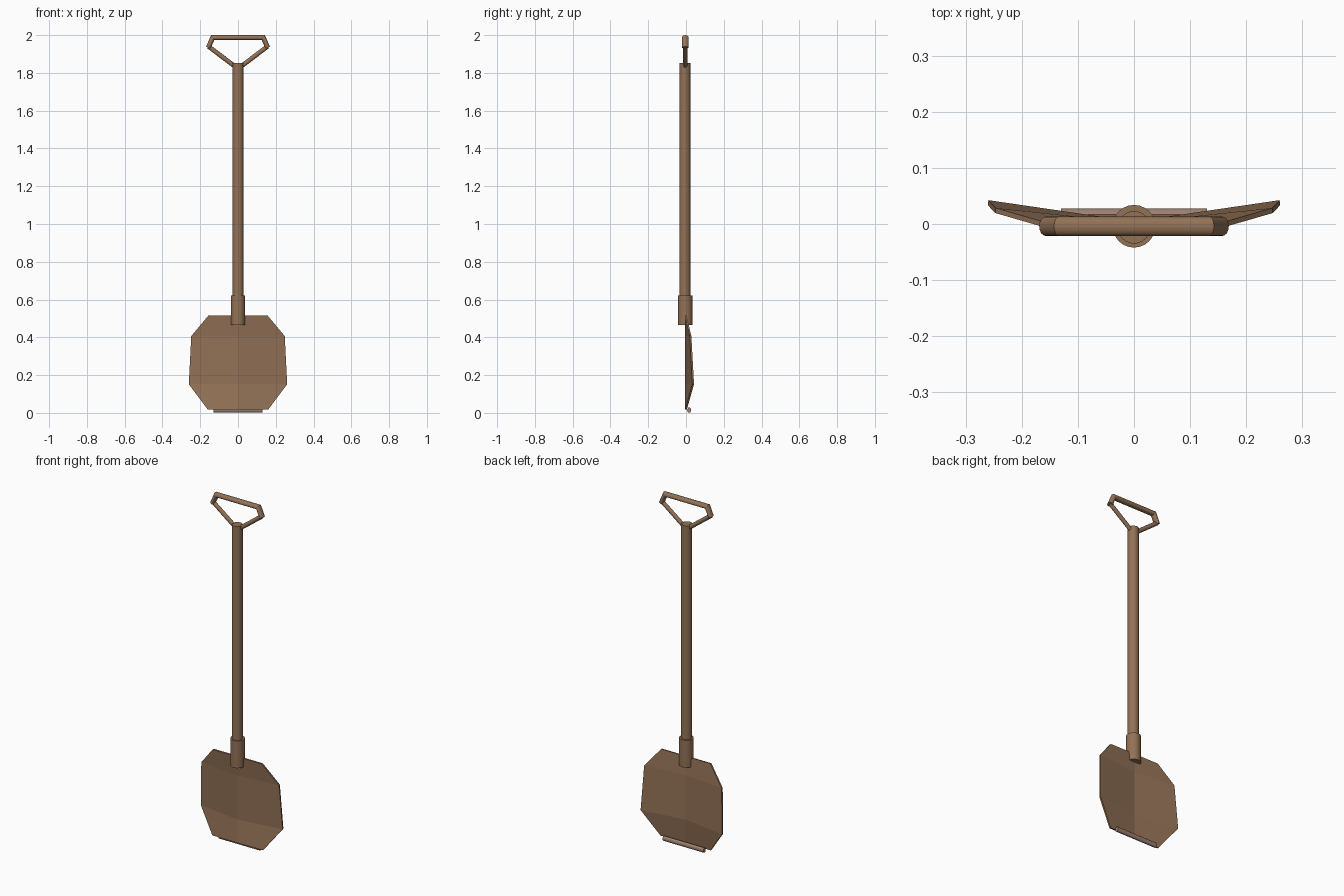
import bpy, bmesh, math
from mathutils import Vector

if "Cube" in bpy.data.objects:
    bpy.data.objects.remove(bpy.data.objects["Cube"])


def material(name, rgb):
    m = bpy.data.materials.new(name)
    m.diffuse_color = (*rgb, 1)
    m.use_nodes = True
    m.node_tree.nodes["Principled BSDF"].inputs["Base Color"].default_value = m.diffuse_color
    return m


wood = material("warm brown", (0.292, 0.168, 0.094))
edge_metal = material("dusty brown", (0.34, 0.215, 0.16))
AXIS_Y = -0.004


def finish(bm, name, mat, smooth=True):
    bmesh.ops.recalc_face_normals(bm, faces=bm.faces[:])
    me = bpy.data.meshes.new(name)
    bm.to_mesh(me)
    bm.free()
    ob = bpy.data.objects.new(name, me)
    bpy.context.collection.objects.link(ob)
    me.materials.append(mat)
    if smooth:
        bpy.ops.object.select_all(action='DESELECT')
        ob.select_set(True)
        bpy.context.view_layer.objects.active = ob
        bpy.ops.object.shade_smooth_by_angle(angle=math.radians(35))
    return ob


def rod(name, path, half, half_y, y, mat, sides=16):
    """Sweep an ellipse along a path in the xz plane, with mitred corners."""
    pts = [Vector(p) for p in path]
    bm = bmesh.new()
    rings = []
    for i, p in enumerate(pts):
        a = (p - pts[i - 1]).normalized() if i else None
        b = (pts[i + 1] - p).normalized() if i < len(pts) - 1 else None
        a, b = a or b, b or a
        t = (a + b).normalized()
        n = Vector((-t.y, t.x)) * half / t.dot(a)
        ring = []
        for k in range(sides):
            ang = 2 * math.pi * k / sides
            q = p + n * math.cos(ang)
            ring.append(bm.verts.new((q.x, y + half_y * math.sin(ang), q.y)))
        rings.append(ring)
    for r, s in zip(rings, rings[1:]):
        for k in range(sides):
            j = (k + 1) % sides
            bm.faces.new((r[k], r[j], s[j], s[k]))
    bm.faces.new(rings[0])
    bm.faces.new(rings[-1])
    return finish(bm, name, mat)


# Shaft and the socket that joins it to the blade
rod("shaft", [(0, 0.55), (0, 1.852)], 0.029, 0.029, -0.006, wood, 24)
rod("socket", [(0, 0.465), (0, 0.622)], 0.038, 0.038, AXIS_Y, wood, 24)

# Grip: bar with bent ends, and two thinner arms running into the shaft
rod("grip_bar", [(-0.157, 1.934), (-0.134, 1.987), (0.134, 1.987), (0.157, 1.934)],
    0.013, 0.0175, AXIS_Y, wood)
for side, s in (("left", -1), ("right", 1)):
    rod("grip_arm_" + side, [(0, 1.822), (s * 0.156, 1.940)],
        0.012, 0.011, AXIS_Y, wood, 12)

# Blade: flat middle with side corners swept backwards
half_outline = [(0.157, -0.002, 0.515), (0.247, 0.024, 0.407),
                (0.260, 0.038, 0.152), (0.160, 0.000, 0.018)]
bm = bmesh.new()
right = [bm.verts.new(p) for p in half_outline]
left = [bm.verts.new((-x, y, z)) for x, y, z in half_outline]
top, low = [bm.verts.new((0, -0.002, z)) for z in (0.515, 0.018)]
mid_high, mid_low = [bm.verts.new((0, 0.000, z)) for z in (0.407, 0.152)]
centre = [top, mid_high, mid_low, low]
for wing in (right, left):
    for i in range(3):
        bm.faces.new((centre[i], wing[i], wing[i + 1], centre[i + 1]))
blade = finish(bm, "blade", wood, smooth=False)
solid = blade.modifiers.new("thickness", 'SOLIDIFY')
solid.thickness = 0.009
solid.offset = 0

# Rolled lip behind the lower edge of the blade
rod("blade_lip", [(-0.13, 0.015), (0.13, 0.015)], 0.014, 0.011, 0.017, edge_metal, 12)
